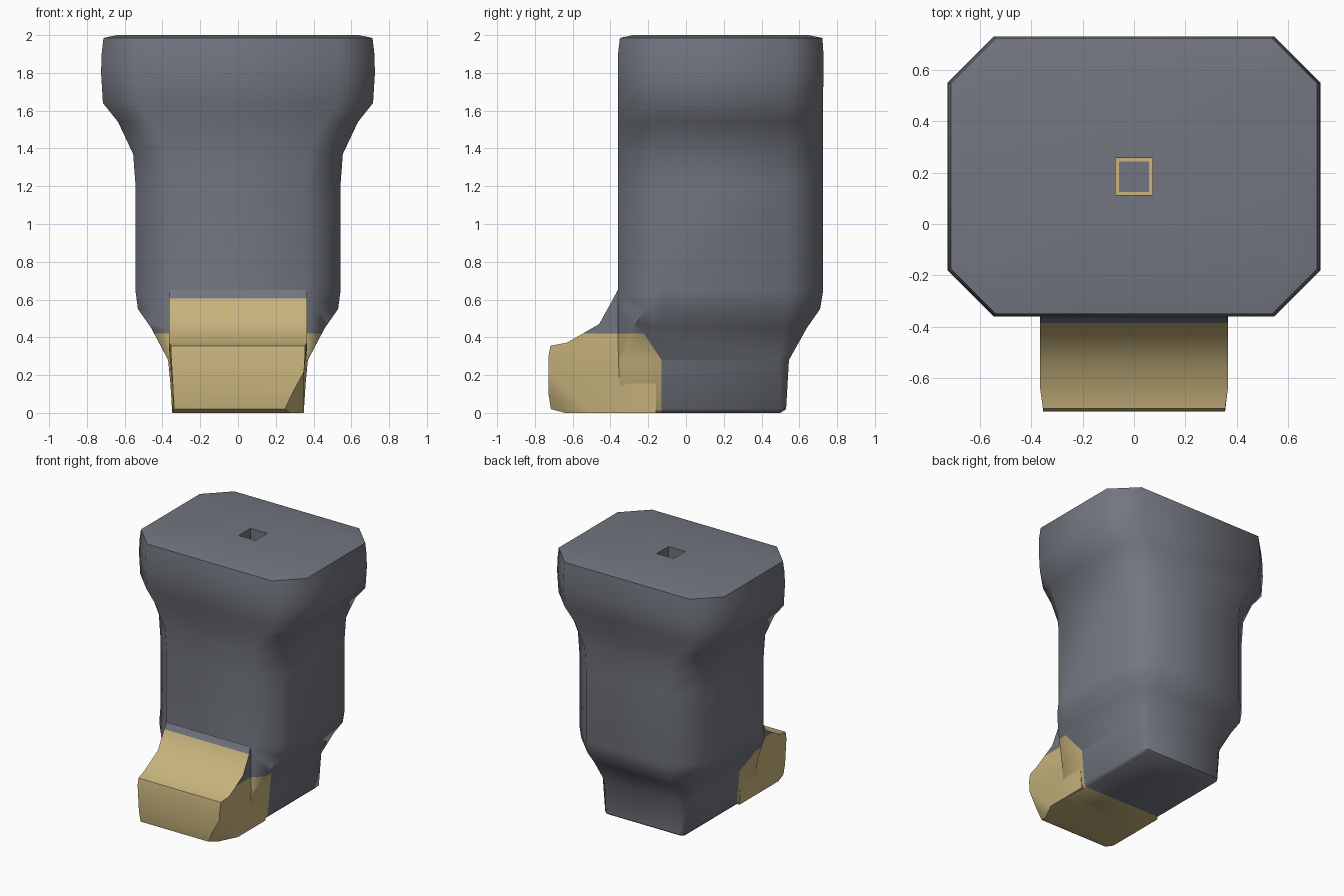
import bpy, bmesh
from math import radians
from mathutils import Vector

cube = bpy.data.objects.get("Cube")
if cube:
    bpy.data.objects.remove(cube, do_unlink=True)


def material(name, colour):
    m = bpy.data.materials.new(name)
    m.use_nodes = True
    m.diffuse_color = (*colour, 1)
    m.node_tree.nodes["Principled BSDF"].inputs["Base Color"].default_value = (*colour, 1)
    return m


GREY = material("slate grey", (0.17, 0.182, 0.215))
TAN = material("tan", (0.58, 0.46, 0.205))


def finish(name, bm, angle):
    bmesh.ops.recalc_face_normals(bm, faces=bm.faces)
    mesh = bpy.data.meshes.new(name)
    bm.to_mesh(mesh)
    bm.free()
    mesh.materials.append(GREY)
    mesh.materials.append(TAN)
    obj = bpy.data.objects.new(name, mesh)
    bpy.context.collection.objects.link(obj)
    bpy.ops.object.select_all(action="DESELECT")
    obj.select_set(True)
    bpy.context.view_layer.objects.active = obj
    bpy.ops.object.shade_smooth_by_angle(angle=radians(angle))
    return obj


def cut(bm, faces, co, normal, **options):
    geom = list({v for f in faces for v in f.verts}) + \
        list({e for f in faces for e in f.edges}) + list(faces)
    return bmesh.ops.bisect_plane(bm, geom=geom, plane_co=co, plane_no=normal, **options)


def octagon(hx, y0, y1, front, back):
    return [(hx, y0 + front), (hx, y1 - back), (hx - back, y1), (back - hx, y1),
            (-hx, y1 - back), (-hx, y0 + front), (front - hx, y0), (hx - front, y0)]


# Leg: chamfered sections as height, half width, front, back, front and back chamfer
sections = [
    (0.0, 0.325, -0.36, 0.50, 0.01, 0.02),
    (0.02, 0.345, -0.36, 0.53, 0.01, 0.03),
    (0.28, 0.37, -0.36, 0.545, 0.01, 0.05),
    (0.45, 0.46, -0.36, 0.64, 0.08, 0.12),
    (0.55, 0.53, -0.36, 0.71, 0.15, 0.18),
    (0.64, 0.542, -0.36, 0.725, 0.18, 0.19),
    (1.2, 0.542, -0.36, 0.725, 0.18, 0.19),
    (1.37, 0.555, -0.36, 0.725, 0.18, 0.19),
    (1.54, 0.635, -0.36, 0.725, 0.18, 0.19),
    (1.64, 0.715, -0.36, 0.725, 0.18, 0.18),
    (1.8, 0.725, -0.36, 0.728, 0.18, 0.18),
    (1.9, 0.722, -0.36, 0.728, 0.18, 0.18),
    (1.985, 0.712, -0.35, 0.722, 0.175, 0.175),
    (2.0, 0.64, -0.28, 0.65, 0.15, 0.15),
]
bm = bmesh.new()
rings = [[bm.verts.new((x, y, z)) for x, y in octagon(*shape)] for z, *shape in sections]
for low, high in zip(rings, rings[1:]):
    for i in range(8):
        j = (i + 1) % 8
        bm.faces.new((low[i], low[j], high[j], high[i]))
bm.faces.new(rings[0][::-1])
bm.faces.new(rings[-1])

# Square socket in the top
for co, no in (((0.072, 0, 0), (1, 0, 0)), ((-0.072, 0, 0), (1, 0, 0)),
               ((0, 0.112, 0), (0, 1, 0)), ((0, 0.256, 0), (0, 1, 0))):
    cap = [f for f in bm.faces if all(v.co.z > 1.995 for v in f.verts)]
    cut(bm, cap, co, no)
socket = min((f for f in bm.faces if f.calc_center_median().z > 1.995),
             key=lambda f: (f.calc_center_median() - Vector((0, 0.184, 2))).length)
floor = bmesh.ops.extrude_discrete_faces(bm, faces=[socket])["faces"][0]
rim = list(socket.verts) if socket.is_valid else None
bmesh.ops.translate(bm, verts=floor.verts, vec=(0, 0, -0.15))
# Join the socket floor to its rim
edges = list(floor.edges)
bmesh.ops.remove_doubles(bm, verts=bm.verts, dist=0.0001)
lining = bmesh.ops.inset_region(bm, faces=[floor], thickness=0.018)["faces"]

# Paint border on the leg
for co, no in (((0, -0.13, 0), (0, 1, 0)), ((0, 0, 0.42), (0, 0, 1)),
               ((0, -0.13, 0.28), (0, 0.15, 0.10))):
    cut(bm, [f for f in bm.faces if f.calc_center_median().z < 0.7], co, no)
for f in bm.faces:
    c = f.calc_center_median()
    f.material_index = int(c.y < -0.13 and c.z < 0.42
                           and (c.y + 0.13) * 0.15 + (c.z - 0.28) * 0.10 < 0)
for f in lining:
    f.material_index = 1
finish("leg", bm, 50)

# Toe: side profile with a slightly tapered width
profile = [(-0.16, 0.0), (-0.64, 0.0), (-0.715, 0.02), (-0.728, 0.1), (-0.728, 0.3),
           (-0.718, 0.355), (-0.63, 0.372), (-0.46, 0.47), (-0.385, 0.605),
           (-0.362, 0.65), (-0.30, 0.65), (-0.16, 0.28)]


def toe_width(y, z):
    if z > 0.62:
        return 0.36
    return 0.348 + 0.018 * min(z / 0.28, 1) - (0.012 if y < -0.7 else 0)


bm = bmesh.new()
sides = [[bm.verts.new((s * toe_width(y, z), y, z)) for y, z in profile] for s in (-1, 1)]
for i in range(len(profile)):
    j = (i + 1) % len(profile)
    bm.faces.new((sides[0][i], sides[0][j], sides[1][j], sides[1][i]))
bm.faces.new(sides[0])
bm.faces.new(sides[1])

# Bevelled lower corner on the left of the toe
a, b, c = Vector((0.23, -0.73, 0)), Vector((0.352, -0.49, 0)), Vector((0.36, -0.73, 0.24))
normal = (b - a).cross(c - a)
if normal.x < 0:
    normal.negate()
result = cut(bm, list(bm.faces), a, normal, clear_outer=True)
loose = [e for e in bm.edges if len(e.link_faces) == 1]
bmesh.ops.holes_fill(bm, edges=loose, sides=0)

# Grey upper strip and gussets, tan elsewhere
cut(bm, list(bm.faces), (0, 0, 0.42), (0, 0, 1))
for f in bm.faces:
    c = f.calc_center_median()
    gusset = c.z > 0.42 and abs(c.x) > 0.3
    f.material_index = int(not gusset and c.z < 0.61)
finish("toe", bm, 40)
